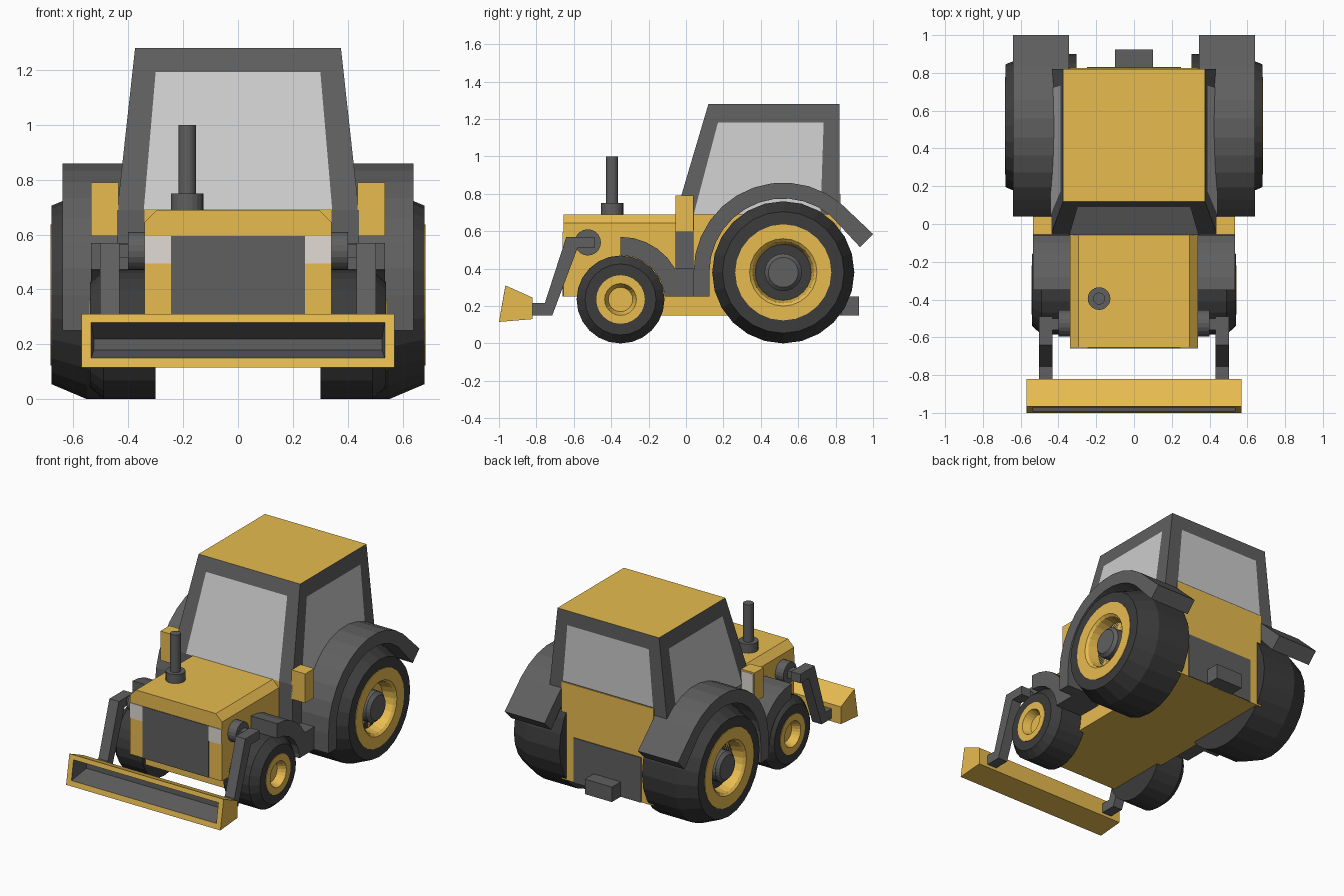
import bpy, bmesh
from math import cos, sin, radians, pi
from mathutils import Vector

if "Cube" in bpy.data.objects:
    bpy.data.objects.remove(bpy.data.objects["Cube"])


def material(name, r, g, b):
    m = bpy.data.materials.new(name)
    m.diffuse_color = (r, g, b, 1)
    m.use_nodes = True
    m.node_tree.nodes["Principled BSDF"].inputs["Base Color"].default_value = m.diffuse_color
    return m


YELLOW = material("yellow_paint", 0.80, 0.50, 0.08)
GREY = material("dark_grey", 0.115, 0.115, 0.115)
BLACK = material("rubber", 0.045, 0.045, 0.045)
GLASS = material("glass", 0.52, 0.52, 0.52)
LAMP = material("lamp", 0.75, 0.71, 0.66)


def finish(name, bm, mat, mirror=False):
    bmesh.ops.recalc_face_normals(bm, faces=bm.faces)
    me = bpy.data.meshes.new(name)
    bm.to_mesh(me)
    bm.free()
    me.materials.append(mat)
    ob = bpy.data.objects.new(name, me)
    bpy.context.collection.objects.link(ob)
    if mirror:
        ob.modifiers.new("Mirror", 'MIRROR')
    return ob


def loft(name, loops, mat, mirror=False, caps=True):
    """Join equal-length point loops into a skin, capped at the ends."""
    bm = bmesh.new()
    rings = [[bm.verts.new(p) for p in lp] for lp in loops]
    n = len(rings[0])
    for a, b in zip(rings, rings[1:]):
        for i in range(n):
            j = (i + 1) % n
            bm.faces.new((a[i], a[j], b[j], b[i]))
    if caps:
        bm.faces.new(rings[0])
        bm.faces.new(rings[-1])
    return finish(name, bm, mat, mirror)


def side_prism(name, pts, x0, x1, mat, mirror=True):
    return loft(name, [[(x, y, z) for y, z in pts] for x in (x0, x1)], mat, mirror)


def box(name, x0, x1, y0, y1, z0, z1, mat, mirror=False):
    return side_prism(name, [(y0, z0), (y1, z0), (y1, z1), (y0, z1)], x0, x1, mat, mirror)


def lathe_x(name, prof, y, z, mat, seg=24, caps=True):
    """Spin an (x, radius) profile about a sideways axle, mirrored."""
    loops = [[(x, y + r * cos(2 * pi * i / seg), z + r * sin(2 * pi * i / seg))
              for i in range(seg)] for x, r in prof]
    return loft(name, loops, mat, True, caps)


def tube_z(name, x, y, prof, mat, seg=20):
    loops = [[(x + r * cos(2 * pi * i / seg), y + r * sin(2 * pi * i / seg), z)
              for i in range(seg)] for r, z in prof]
    return loft(name, loops, mat)


def arc(cy, cz, r, a0, a1, n):
    return [(cy + r * cos(radians(a0 + (a1 - a0) * i / n)),
             cz + r * sin(radians(a0 + (a1 - a0) * i / n))) for i in range(n + 1)]


# Wheels
lathe_x("rear_tyre", [(.305, .2), (.305, .38), (.55, .38), (.68, .325), (.68, .257), (.6, .257)],
        .52, .38, BLACK)
lathe_x("rear_rim", [(.6, .257), (.684, .257), (.684, .18), (.67, .165), (.60, .15), (.6, .05)],
        .52, .38, YELLOW)
lathe_x("rear_hub", [(.5, .1), (.65, .1), (.67, .08)], .52, .38, GREY)
lathe_x("front_tyre", [(.30, .1), (.30, .235), (.49, .235), (.54, .19), (.54, .13), (.48, .13)],
        -.35, .235, BLACK)
lathe_x("front_rim", [(.48, .13), (.543, .13), (.543, .085), (.49, .065), (.49, .02)],
        -.35, .235, YELLOW)

# Body and chassis
hood = [(-.34, .25), (.34, .25), (.34, .645), (.295, .69), (-.295, .69), (-.34, .645)]
loft("hood", [[(x, y, z) for x, z in hood] for y in (-.655, -.055)], YELLOW)
box("rear_body", -.34, .34, -.055, .815, .25, .69, YELLOW)
box("chassis", -.335, .335, -.55, .82, .15, .25, YELLOW)
box("rear_panel", -.34, .34, .80, .826, .15, .80, YELLOW)
box("rear_cover", -.25, .25, .81, .832, .15, .45, GREY)
box("hitch", -.1, .1, .82, .925, .15, .25, GREY)
box("grille", -.245, .245, -.659, -.65, .25, .595, GREY)
box("headlight", .245, .34, -.659, -.65, .495, .595, LAMP, True)

# Exhaust
tube_z("exhaust_base", -.185, -.395, [(.06, .68), (.06, .75)], GREY)
tube_z("exhaust_pipe", -.185, -.395, [(.032, .74), (.032, 1.0)], GREY)

# Cab shell with painted roof
bottom = [Vector(p) for p in ((-.44, -.055, .69), (.44, -.055, .69), (.44, .82, .69), (-.44, .82, .69))]
top = [Vector(p) for p in ((-.375, .12, 1.28), (.375, .12, 1.28), (.375, .82, 1.28), (-.375, .82, 1.28))]
cab = loft("cab", [bottom, top], GREY)
cab.data.materials.append(YELLOW)
for f in cab.data.polygons:
    if f.normal.z > .9:
        f.material_index = 1
box("cab_footwell", -.44, .44, -.055, .04, .25, .69, GREY)

# Windows laid on the four cab walls: u and v ranges across each wall
windows = [("windshield", .11, .89, 0, .85), ("right_window", .11, .885, 0, .83),
           ("rear_window", .11, .89, .2, .84), ("left_window", .115, .89, 0, .83)]
for i, (name, u0, u1, v0, v1) in enumerate(windows):
    j = (i + 1) % 4
    n = (bottom[j] - bottom[i]).cross(top[i] - bottom[i]).normalized() * .003
    bm = bmesh.new()
    vs = []
    for u, v in ((u0, v0), (u1, v0), (u1, v1), (u0, v1)):
        p = bottom[i].lerp(bottom[j], u).lerp(top[i].lerp(top[j], u), v)
        vs.append(bm.verts.new(p + n))
    face = bm.faces.new(vs)
    me = bpy.data.meshes.new(name)
    bm.to_mesh(me)
    bm.free()
    me.materials.append(GLASS)
    bpy.context.collection.objects.link(bpy.data.objects.new(name, me))

# Mirrors
box("mirror", .435, .535, -.055, .04, .595, .79, YELLOW, True)
box("mirror_glass", .445, .525, .035, .043, .605, .78, LAMP, True)

# Fenders and step
rear = ([(.04, .25)] + arc(.52, .38, .48, 180, 50, 11) + [(1.0, .585), (.93, .515)]
        + arc(.52, .38, .395, 50, 180, 11) + [(.125, .25)])
side_prism("rear_fender", rear, .345, .64, GREY)
front = (arc(-.35, .235, .335, 90, 30, 5) + [(-.06, .25), (-.115, .25)]
         + arc(-.35, .235, .237, 10, 90, 5))
side_prism("front_fender", front, .335, .535, GREY)
box("step", .335, .535, -.062, .045, .25, .40, GREY, True)

# Loader arms
lathe_x("arm_pivot", [(.31, .07), (.40, .07)], -.525, .54, GREY, 20)
arm = [(-.64, .57), (-.49, .57), (-.49, .51), (-.58, .51),
       (-.715, .15), (-.83, .15), (-.83, .215), (-.755, .215)]
side_prism("loader_arm", arm, .432, .502, GREY)
box("arm_pin", .39, .44, -.56, -.5, .515, .565, GREY, True)

# Bucket: outer shell open at the front with a rim, and a grey lining


def ring(x, y0, z0, y1, z1):
    return [(-x, y0, z0), (x, y0, z0), (x, y1, z1), (-x, y1, z1)]


mouth = ring(.535, -.993, .15, -.971, .28)
bucket = loft("bucket", [ring(.57, -.82, .13, -.82, .245), ring(.57, -1.0, .115, -.965, .31), mouth],
              YELLOW, caps=False)
bm = bmesh.new()
bm.from_mesh(bucket.data)
edges = [e for e in bm.edges if e.is_boundary and all(abs(v.co.y + .82) < .001 for v in e.verts)]
bmesh.ops.contextual_create(bm, geom=edges)
bmesh.ops.recalc_face_normals(bm, faces=bm.faces)
bm.to_mesh(bucket.data)
bm.free()
lining = loft("bucket_lining", [mouth, ring(.525, -.85, .18, -.85, .22)], GREY, caps=False)
bm = bmesh.new()
bm.from_mesh(lining.data)
bm.verts.ensure_lookup_table()
bm.faces.new([bm.verts[i] for i in (4, 5, 6, 7)])
bmesh.ops.recalc_face_normals(bm, faces=bm.faces)
bmesh.ops.reverse_faces(bm, faces=bm.faces)
bm.to_mesh(lining.data)
bm.free()
